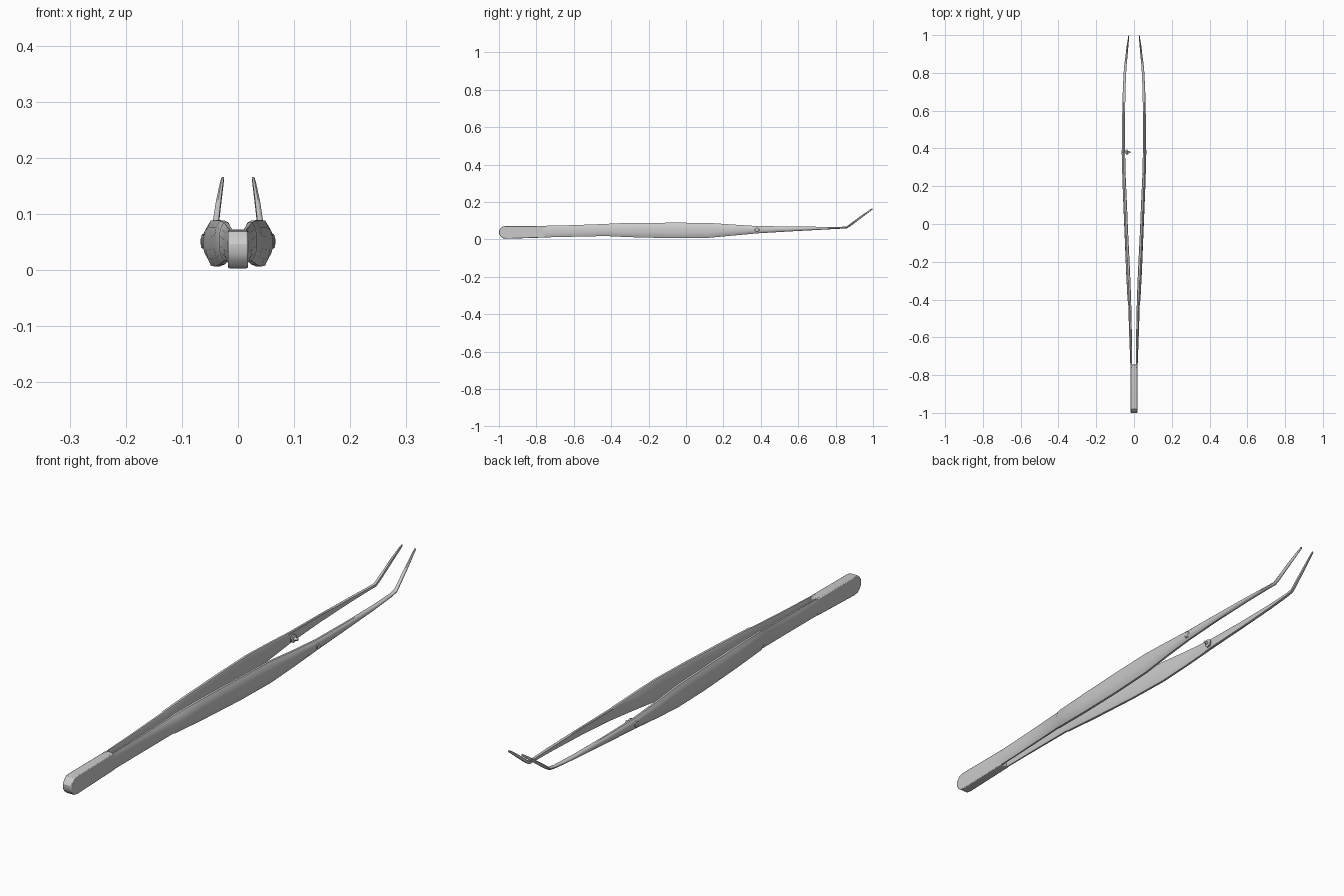
import bpy, bmesh, math
from mathutils import Vector

if "Cube" in bpy.data.objects:
    bpy.data.objects.remove(bpy.data.objects["Cube"])


def finish(name, bm, angle=30):
    bmesh.ops.recalc_face_normals(bm, faces=bm.faces)
    me = bpy.data.meshes.new(name)
    bm.to_mesh(me)
    bm.free()
    ob = bpy.data.objects.new(name, me)
    bpy.context.collection.objects.link(ob)
    bpy.ops.object.select_all(action='DESELECT')
    ob.select_set(True)
    bpy.context.view_layer.objects.active = ob
    bpy.ops.object.shade_smooth_by_angle(angle=math.radians(angle))
    return ob


def loft(name, rings):
    bm = bmesh.new()
    vs = [[bm.verts.new(p) for p in r] for r in rings]
    n = len(vs[0])
    for a, b in zip(vs, vs[1:]):
        for i in range(n):
            bm.faces.new((a[i], a[(i + 1) % n], b[(i + 1) % n], b[i]))
    bm.faces.new(vs[0])
    bm.faces.new(vs[-1])
    return finish(name, bm)


def lathe_x(name, profile, y, z, seg=20):
    # turned part along x from (x, radius) pairs
    return loft(name, [[(x, y + r * math.cos(2 * math.pi * i / seg),
                         z + r * math.sin(2 * math.pi * i / seg))
                        for i in range(seg)] for x, r in profile])


# arm cross-section: flat inside, crowned outside (fractions of thickness, height)
SECTION = [(.12, 0), (0, .06), (0, .94), (.12, 1), (.55, 1),
           (.86, .84), (1, .64), (1, .36), (.86, .16), (.55, 0)]

# arm stations: y, inner x, outer x, bottom z, top z
ARM = [(-.77, .009, .0185, .010, .072),
       (-.60, .011, .025, .014, .076),
       (-.412, .015, .031, .018, .083),
       (-.405, .015, .034, .016, .085),
       (-.25, .021, .042, .010, .088),
       (-.05, .031, .050, .006, .089),
       (.12, .038, .057, .008, .088),
       (.25, .044, .062, .020, .079),
       (.38, .047, .064, .032, .071),
       (.55, .048, .063, .042, .069),
       (.72, .045, .059, .051, .067),
       (.83, .040, .053, .057, .067),
       (.86, .037, .049, .059, .070),
       (.88, .035, .046, .071, .085),
       (.94, .030, .039, .116, .129),
       (.985, .026, .032, .150, .160),
       (.997, .025, .030, .159, .166)]

for side, label in ((1, "right"), (-1, "left")):
    rings = [[(side * (xi + u * (xo - xi)), y, zl + v * (zh - zl))
              for u, v in SECTION] for y, xi, xo, zl, zh in ARM]
    loft(label + "_arm", rings)
    # rivet head on the outside of each arm
    rivet = lathe_x(label + "_rivet", [(side * .055, .013), (side * .0635, .013),
                                       (side * .066, .010), (side * .0665, .004)], .38, .051)

# joined handle end: side profile with rounded butt and a slot notch at the front
OUTLINE = [(-.745, .010), (-.745, .072), (-.96, .071), (-.98, .069), (-.992, .059),
           (-1, .046), (-1, .030), (-.992, .016), (-.98, .006), (-.96, .003)]
bm = bmesh.new()
f = bm.faces.new([bm.verts.new((-.018, y, z)) for y, z in OUTLINE])
ext = bmesh.ops.extrude_face_region(bm, geom=[f])
bmesh.ops.translate(bm, vec=(.036, 0, 0),
                    verts=[g for g in ext["geom"] if isinstance(g, bmesh.types.BMVert)])
handle = finish("handle_end", bm)
bev = handle.modifiers.new("soft_edges", 'BEVEL')
bev.width = .003
bev.segments = 2
bev.limit_method = 'ANGLE'
bev.angle_limit = math.radians(60)

# alignment pin with collar inside the left arm
lathe_x("guide_pin", [(-.052, .008), (-.041, .008), (-.041, .015), (-.036, .015),
                      (-.034, .006), (-.022, .005), (-.019, .002)], .38, .051)
